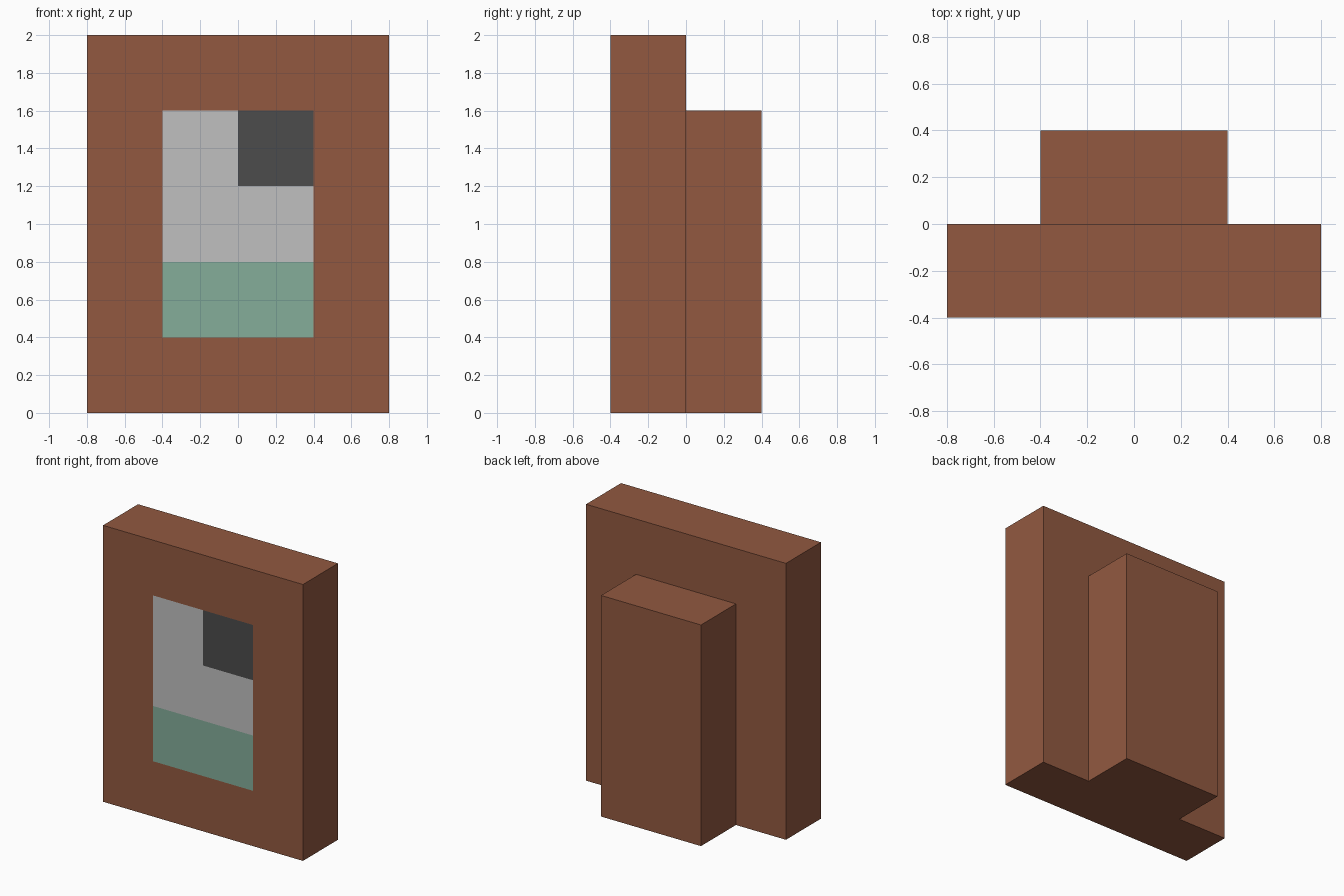
import bpy, bmesh
from mathutils import Vector

cube = bpy.data.objects.get("Cube")
if cube:
    bpy.data.objects.remove(cube, do_unlink=True)


def linear(c):
    c /= 255
    return c / 12.92 if c <= 0.04045 else ((c + 0.055) / 1.055) ** 2.4


def material(name, rgb):
    col = (*[linear(c) for c in rgb], 1)
    m = bpy.data.materials.new(name)
    m.use_nodes = True
    m.diffuse_color = col
    bsdf = m.node_tree.nodes["Principled BSDF"]
    bsdf.inputs["Base Color"].default_value = col
    bsdf.inputs["Roughness"].default_value = 0.9
    return m


brown = material("brown", (146, 89, 64))
grey = material("light grey", (192, 192, 192))
dark = material("dark grey", (76, 76, 76))
green = material("grey green", (133, 173, 154))


def box(bm, lo, hi):
    lo, hi = Vector(lo), Vector(hi)
    for v in bmesh.ops.create_cube(bm, size=1)["verts"]:
        v.co = (lo + hi) / 2 + v.co * (hi - lo)


def finish(bm, name, mats):
    me = bpy.data.meshes.new(name)
    bm.to_mesh(me)
    bm.free()
    for m in mats:
        me.materials.append(m)
    ob = bpy.data.objects.new(name, me)
    bpy.context.collection.objects.link(ob)


# Front slab, with a flush window inset into its front face
bm = bmesh.new()
box(bm, (-0.8, -0.4, 0), (0.8, 0, 2))
bm.normal_update()
front = [f for f in bm.faces if f.normal.y < -0.9]
bmesh.ops.inset_region(bm, faces=front, thickness=0.4, depth=0,
                       use_boundary=True, use_even_offset=True)


def window_faces(min_z=0.4):
    """Faces of the window lying above min_z."""
    return [f for f in bm.faces
            if all(abs(v.co.x) < 0.41 and v.co.y < -0.39
                   and min_z - 0.01 < v.co.z < 1.61 for v in f.verts)]


def cut(faces, co, no):
    geom = set(faces)
    for f in faces:
        geom.update(f.edges, f.verts)
    bmesh.ops.bisect_plane(bm, geom=list(geom), plane_co=co, plane_no=no)


# Divide the window into a lower band, an upper area and a dark corner
cut(window_faces(), (0, 0, 0.8), (0, 0, 1))
cut(window_faces(0.8), (0, 0, 1.2), (0, 0, 1))
cut(window_faces(1.2), (0, 0, 0), (1, 0, 0))
for f in window_faces():
    c = f.calc_center_median()
    if c.z < 0.8:
        f.material_index = 3
    elif c.z > 1.2 and c.x > 0.1:
        f.material_index = 2
    else:
        f.material_index = 1
finish(bm, "front_slab", [brown, grey, dark, green])

# Narrower, lower block standing against the back
bm = bmesh.new()
box(bm, (-0.4, 0, 0), (0.4, 0.4, 1.6))
finish(bm, "back_block", [brown])
